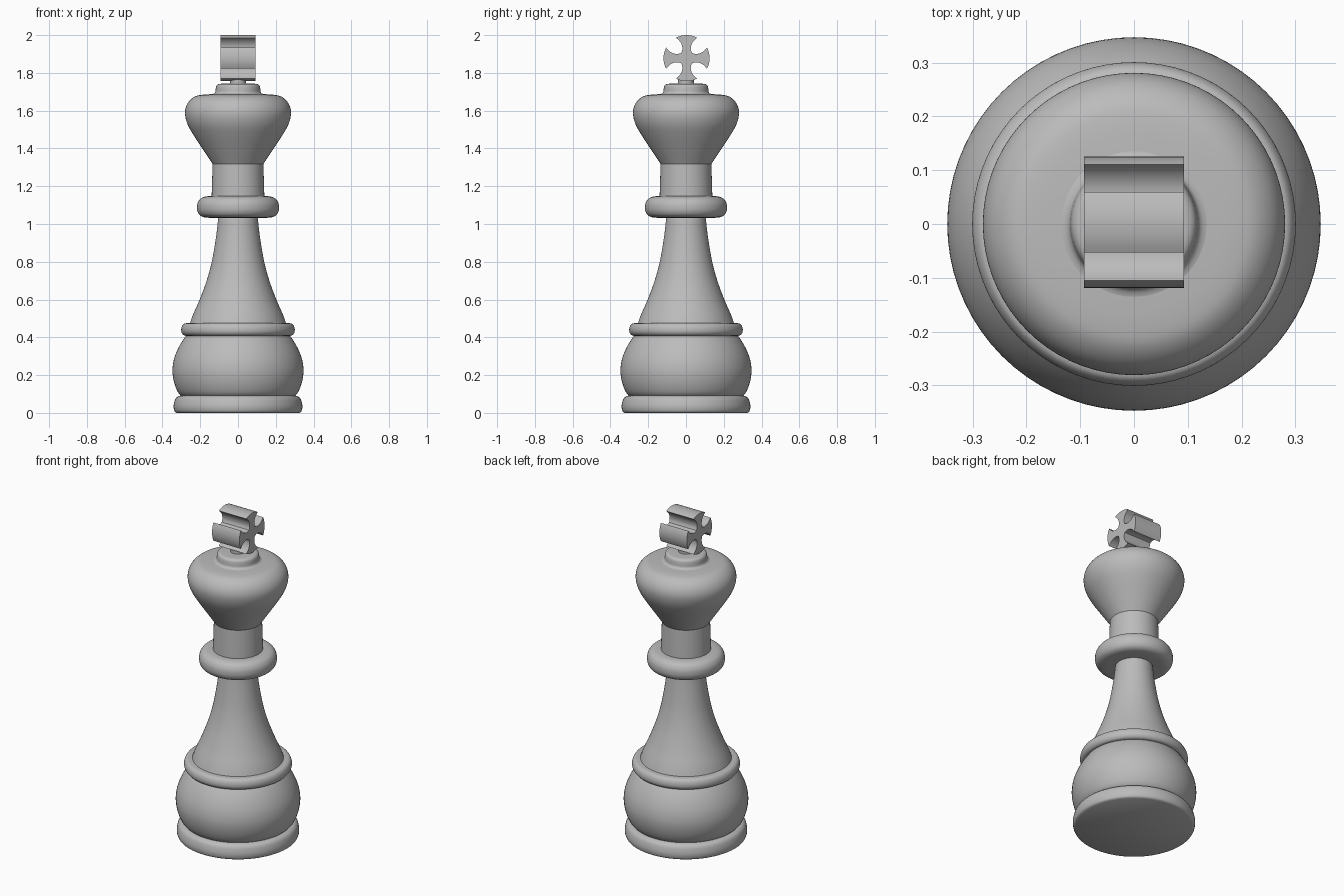
import bpy, bmesh
from math import cos, sin, pi, atan2
from mathutils import Vector

cube = bpy.data.objects.get("Cube")
if cube:
    bpy.data.objects.remove(cube)

stone = bpy.data.materials.new("light_grey")
stone.use_nodes = True
grey = (0.5, 0.5, 0.5, 1)
stone.diffuse_color = grey
stone.node_tree.nodes["Principled BSDF"].inputs["Base Color"].default_value = grey


def finish(name, bm, angle):
    bmesh.ops.recalc_face_normals(bm, faces=bm.faces)
    mesh = bpy.data.meshes.new(name)
    bm.to_mesh(mesh)
    bm.free()
    mesh.materials.append(stone)
    obj = bpy.data.objects.new(name, mesh)
    bpy.context.collection.objects.link(obj)
    bpy.ops.object.select_all(action="DESELECT")
    obj.select_set(True)
    bpy.context.view_layer.objects.active = obj
    bpy.ops.object.shade_smooth_by_angle(angle=angle)
    return obj


def spline(points, steps=4):
    """Catmull-Rom curve through the points."""
    p = [Vector(q) for q in points]
    p = [2 * p[0] - p[1]] + p + [2 * p[-1] - p[-2]]
    out = []
    for a, b, c, d in zip(p, p[1:], p[2:], p[3:]):
        for i in range(steps):
            t = i / steps
            out.append(0.5 * (2 * b + (c - a) * t + (2 * a - 5 * b + 4 * c - d) * t * t
                              + (3 * b - a - 3 * c + d) * t ** 3))
    return out + [p[-2]]


def lathe(name, profile, segments=72):
    """Turn an (r, z) profile around z and cap both ends."""
    bm = bmesh.new()
    rings = [[bm.verts.new((r * cos(2 * pi * i / segments), r * sin(2 * pi * i / segments), z))
              for i in range(segments)] for r, z in spline(profile)]
    for low, high in zip(rings, rings[1:]):
        for i in range(segments):
            j = (i + 1) % segments
            bm.faces.new((low[i], low[j], high[j], high[i]))
    bm.faces.new(rings[0])
    bm.faces.new(rings[-1])
    return finish(name, bm, pi / 5)


# Foot and rounded body
lathe("base_rim", [(.325, 0), (.336, .008), (.341, .03), (.338, .055), (.329, .078), (.31, .09), (.28, .092)])
lathe("body_bulge", [(.295, .085), (.318, .11), (.338, .16), (.347, .22), (.34, .28), (.32, .335),
                     (.295, .38), (.275, .408)])
lathe("body_ring", [(.27, .407), (.288, .412), (.299, .427), (.3, .447), (.293, .465), (.28, .474), (.25, .476)])

# Tapering stem, collar and neck
lathe("stem", [(.258, .465), (.238, .52), (.203, .6), (.166, .7), (.139, .8), (.121, .9), (.11, .98),
               (.106, 1.02), (.1, 1.05)])
lathe("collar", [(.1, 1.033), (.17, 1.034), (.2, 1.045), (.214, 1.066), (.217, 1.09), (.213, 1.113),
                 (.198, 1.135), (.17, 1.146), (.13, 1.147)])
lathe("neck", [(.14, 1.13), (.138, 1.2), (.134, 1.33)])

# Flared head with its cap and the pin under the finial
lathe("head", [(.132, 1.315), (.152, 1.345), (.192, 1.405), (.235, 1.47), (.266, 1.525), (.28, 1.575),
               (.277, 1.615), (.259, 1.65), (.228, 1.675), (.19, 1.684), (.13, 1.688)])
lathe("head_cap", [(.16, 1.684), (.134, 1.688), (.121, 1.697), (.118, 1.715), (.114, 1.732),
                   (.102, 1.741), (.08, 1.743)])
lathe("finial_pin", [(.042, 1.735), (.042, 1.775)], 32)


def finial(half_depth=.093, radius=.122, centre=(.003, 1.878)):
    """Four flared arms with rounded ends, extruded along x."""
    side = [(.108, .056), (.092, .038), (.072, .026), (.05, .022), (.036, .025), (.028, .028)]
    flank = spline(side, 3)
    edge = atan2(.056, .108)
    arm = [Vector((radius * cos(edge * k / 4), radius * sin(edge * k / 4))) for k in range(-3, 4)]
    arm += flank + [Vector((v.y, v.x)) for v in reversed(flank[:-1])]
    bm = bmesh.new()
    verts = []
    for turn in range(4):
        c, s = round(cos(turn * pi / 2)), round(sin(turn * pi / 2))
        for v in arm:
            verts.append(bm.verts.new((-half_depth, centre[0] + c * v.x - s * v.y,
                                       centre[1] + s * v.x + c * v.y)))
    face = bm.faces.new(verts)
    res = bmesh.ops.extrude_face_region(bm, geom=[face], use_keep_orig=True)
    top = [g for g in res["geom"] if isinstance(g, bmesh.types.BMVert)]
    bmesh.ops.translate(bm, verts=top, vec=(2 * half_depth, 0, 0))
    return finish("finial", bm, pi / 5)


finial()
